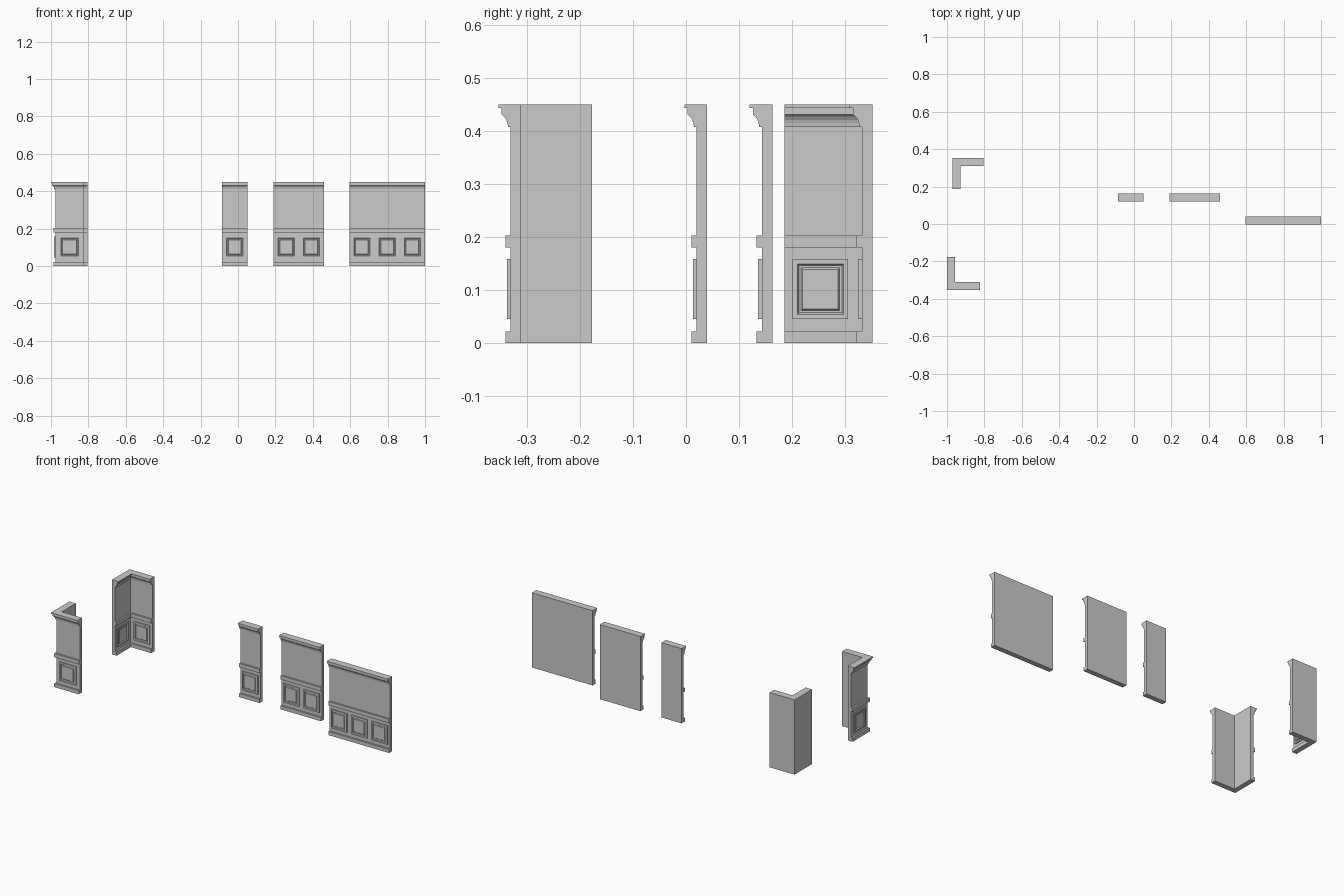
import bpy, bmesh
from mathutils import Vector

if "Cube" in bpy.data.objects:
    bpy.data.objects.remove(bpy.data.objects["Cube"])

# Wall section: (distance out from wall face, height)
PROFILE = [(-.02, 0), (.01, 0), (.01, .022), (0, .022), (0, .18), (.01, .18),
           (.01, .203), (0, .203), (0, .408), (.005, .408), (.006, .415),
           (.008, .421), (.012, .427), (.017, .431), (.017, .443),
           (.023, .443), (.023, .45), (-.02, .45)]
# Raised panel section: (inset from edge, distance out)
PANEL = [(0, 0), (0, .007), (.009, .007), (.012, .002), (.016, .002), (.019, .006)]
PANEL_Z = (.045, .158)
UNIT = .135


def finish(bm, name):
    bmesh.ops.recalc_face_normals(bm, faces=bm.faces)
    me = bpy.data.meshes.new(name)
    bm.to_mesh(me)
    bm.free()
    bpy.context.collection.objects.link(bpy.data.objects.new(name, me))


def outward(a, b):
    d = (Vector(b) - Vector(a)).normalized()
    return Vector((d.y, -d.x))


def wall(name, path):
    """Sweep the section along a path, mitring the right-angle corner."""
    normals = [outward(a, b) for a, b in zip(path, path[1:])]
    offsets = [normals[0]]
    offsets += [n + m for n, m in zip(normals, normals[1:])]
    offsets.append(normals[-1])
    bm = bmesh.new()
    rings = [[bm.verts.new((p[0] + o.x * d, p[1] + o.y * d, z)) for d, z in PROFILE]
             for p, o in zip(path, offsets)]
    n = len(PROFILE)
    for r, s in zip(rings, rings[1:]):
        for i in range(n):
            j = (i + 1) % n
            bm.faces.new((r[i], r[j], s[j], s[i]))
    bm.faces.new(rings[0])
    bm.faces.new(rings[-1])
    finish(bm, name)


def panel(name, a, b):
    """Framed raised panel spanning a to b along a wall face."""
    nrm, a, b = outward(a, b), Vector(a), Vector(b)
    along = (b - a).normalized()
    bm = bmesh.new()
    rings = []
    for inset, d in PANEL:
        p, q = a + along * inset + nrm * d, b - along * inset + nrm * d
        lo, hi = PANEL_Z[0] + inset, PANEL_Z[1] - inset
        rings.append([bm.verts.new((v.x, v.y, z))
                      for v, z in ((p, lo), (q, lo), (q, hi), (p, hi))])
    for r, s in zip(rings, rings[1:]):
        for i in range(4):
            j = (i + 1) % 4
            bm.faces.new((r[i], r[j], s[j], s[i]))
    bm.faces.new(rings[-1])
    bm.faces.new(rings[0])
    finish(bm, name)


# Straight walls, one to three panels each
for name, x, y, count in (("narrow", -.085, .143, 1), ("medium", .19, .143, 2),
                          ("wide", .595, .02, 3)):
    wall(name + "_wall", [(x, y), (x + UNIT * count, y)])
    for i in range(count):
        s = x + UNIT * i
        panel(f"{name}_panel_{i + 1}", (s + .015, y), (s + UNIT - .015, y))

# Inside corner
wall("inside_corner_wall", [(-.95, .186), (-.95, .332), (-.804, .332)])
panel("inside_corner_side_panel", (-.95, .201), (-.95, .306))
panel("inside_corner_front_panel", (-.924, .332), (-.819, .332))

# Outside corner
wall("outside_corner_wall", [(-.977, -.177), (-.977, -.331), (-.823, -.331)])
panel("outside_corner_side_panel", (-.977, -.198), (-.977, -.31))
panel("outside_corner_front_panel", (-.956, -.331), (-.844, -.331))
